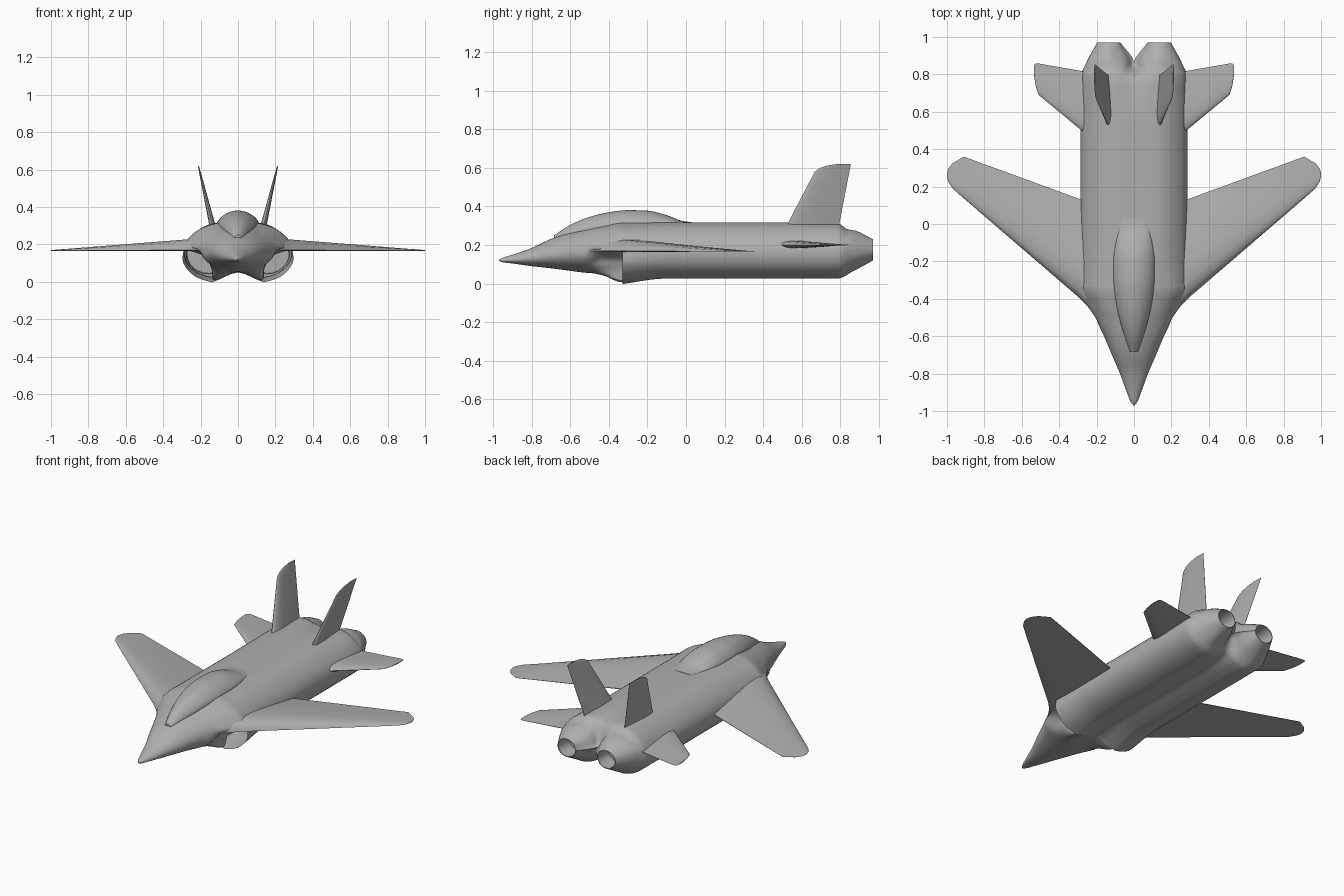
import bpy, bmesh
from math import sin, cos, radians, pi

if "Cube" in bpy.data.objects:
    bpy.data.objects.remove(bpy.data.objects["Cube"])

grey = bpy.data.materials.new("dark_grey")
grey.diffuse_color = (.43, .43, .43, 1)
grey.use_nodes = True
grey.node_tree.nodes["Principled BSDF"].inputs["Base Color"].default_value = grey.diffuse_color


def make(name, rows, closed=False, cap_start=False, cap_end=False, angle=35):
    """Skin a list of point rows, mirror across x = 0, smooth by angle."""
    bm = bmesh.new()
    v = [[bm.verts.new(p) for p in r] for r in rows]
    n = len(rows[0])
    for a, b in zip(v, v[1:]):
        for i in range(n if closed else n - 1):
            j = (i + 1) % n
            bm.faces.new((a[i], a[j], b[j], b[i]))
    if cap_start:
        bm.faces.new(v[0])
    if cap_end:
        bm.faces.new(v[-1])
    bmesh.ops.remove_doubles(bm, verts=bm.verts, dist=0.0003)
    bmesh.ops.recalc_face_normals(bm, faces=bm.faces)
    me = bpy.data.meshes.new(name)
    bm.to_mesh(me)
    bm.free()
    me.materials.append(grey)
    me.shade_smooth()
    me.set_sharp_from_angle(angle=radians(angle))
    ob = bpy.data.objects.new(name, me)
    bpy.context.collection.objects.link(ob)
    mod = ob.modifiers.new("mirror", 'MIRROR')
    mod.merge_threshold = 0.0005
    return ob


def round_section(pts, k=4):
    """Catmull-Rom curve through a half section (reflected at its ends)."""
    p = [(2 * pts[0][0] - pts[1][0], pts[1][1])] + pts + \
        [(2 * pts[-1][0] - pts[-2][0], pts[-2][1])]
    out = []
    for i in range(1, len(p) - 2):
        for s in range(k):
            t = s / k
            out.append(tuple(
                0.5 * (2 * b + (c - a) * t + (2 * a - 5 * b + 4 * c - d) * t * t
                       + (3 * b - a - 3 * c + d) * t ** 3)
                for a, b, c, d in zip(p[i - 1], p[i], p[i + 1], p[i + 2])))
    return out + [pts[-1]]


def ease(ys, vs, k):
    """Monotone cubic interpolation with k steps per span."""
    m = [(b - a) / (d - c) for a, b, c, d in zip(vs, vs[1:], ys, ys[1:])]
    tan = [m[0]] + [2 * a * b / (a + b) if a * b > 0 else 0
                    for a, b in zip(m, m[1:])] + [m[-1]]
    out = []
    for i in range(len(m)):
        h = ys[i + 1] - ys[i]
        for s in range(k):
            t = s / k
            out.append((2 * t**3 - 3 * t**2 + 1) * vs[i] + (t**3 - 2 * t**2 + t) * h * tan[i]
                       + (3 * t**2 - 2 * t**3) * vs[i + 1] + (t**3 - t**2) * h * tan[i + 1])
    return out + [vs[-1]]


def loft(stations, k=5):
    """stations: (y, half section points) -> smooth rows of xyz points."""
    ys = [s[0] for s in stations]
    secs = [round_section(s[1]) for s in stations]
    yy = [ys[i] + (ys[i + 1] - ys[i]) * s / k for i in range(len(ys) - 1) for s in range(k)] + [ys[-1]]
    cols = [(ease(ys, [s[i][0] for s in secs], k), ease(ys, [s[i][1] for s in secs], k))
            for i in range(len(secs[0]))]
    return [[(max(c[0][r], 0), y, c[1][r]) for c in cols] for r, y in enumerate(yy)]


def oval(w, top, mid, bot):
    pts = []
    for i in range(10):
        a = radians(90 - 20 * i)
        pts.append((w * cos(a), mid + sin(a) * ((top - mid) if a > 0 else (mid - bot))))
    return pts


# Forward fuselage with the flared intake splitter underneath
lip = [(0, .315), (.1, .315), (.2, .285), (.268, .228), (.29, .182),
       (.26, .168), (.17, .135), (.14, .07), (.125, .006), (0, .05)]
shoulder = [(0, .296), (.09, .294), (.165, .27), (.217, .226), (.245, .182),
            (.2, .155), (.165, .125), (.145, .085), (.1, .046), (0, .052)]
inner = [(x * .93, z * .8 + .045) for x, z in lip]
make("forward_fuselage", loft([
    (-.97, oval(.004, .124, .12, .116)), (-.95, oval(.018, .134, .12, .11)),
    (-.9, oval(.038, .15, .123, .104)), (-.8, oval(.075, .185, .133, .09)),
    (-.7, oval(.118, .232, .147, .079)), (-.6, oval(.16, .266, .16, .066)),
    (-.52, oval(.197, .285, .168, .056)), (-.44, shoulder), (-.328, lip),
    (-.28, inner), (0, inner)]), cap_start=True)

# Twin engine body, splitting into two nozzles at the back
mouth = [(0, .315), (.1, .315), (.2, .285), (.266, .228), (.29, .17),
         (.292, .1), (.235, .032), (.15, 0), (.12, .004), (0, .05)]
barrel = [(0, .315), (.12, .315), (.2, .285), (.262, .228), (.285, .165),
          (.27, .1), (.22, .052), (.14, .026), (.07, .04), (0, .06)]
rear = [(0, .295), (.1, .312)] + barrel[2:8] + [(.07, .045), (0, .08)]
split = [(0, .175), (.045, .245), (.12, .278), (.2, .257), (.25, .21),
         (.25, .135), (.2, .078), (.14, .06), (.06, .095), (0, .175)]


def ring(r, n=9, cx=.135, cz=.175):
    return [(cx + r * 1.12 * cos(pi - 2 * pi * i / n), cz + r * sin(pi - 2 * pi * i / n))
            for i in range(n + 1)]


make("engine_body", loft([(-.33, mouth), (-.1, barrel), (.55, barrel),
                          (.79, rear), (.86, split), (.97, ring(.056))]))

# Nozzle bores and intake fan faces
make("nozzle_bore", [[(x, y, z) for x, z in ring(r, 36)[:-1]]
                     for y, r in ((.968, .056), (.97, .052), (.87, .048))],
     closed=True, cap_end=True)
make("intake_fan", [[(x, y, z) for x, z in ring(r, 24, .155, .15)[:-1]]
                    for y, r in ((-.02, .11), (0, .105))], closed=True, cap_end=True)

# Canopy bubble: (y, half width, top, base)
ys, ws, tops, bases = zip(
    (-.685, .02, .25, .238), (-.6, .05, .305, .265), (-.5, .079, .346, .291),
    (-.4, .099, .37, .306), (-.3, .109, .381, .316), (-.2, .11, .378, .318),
    (-.1, .097, .355, .319), (-.02, .074, .325, .318), (.03, .062, .318, .317))
rows = []
yc = ease(ys, ys, 4)
for y, w, t, b in zip(yc, ease(ys, ws, 4), ease(ys, tops, 4), ease(ys, bases, 4)):
    arc = [(w * sin(pi / 2 * i / 10), y, b + (t - b) * max(cos(pi / 2 * i / 10), 0) ** 1.45)
           for i in range(11)]
    rows.append(arc + [(w, y, b - .03), (0, y, b - .03)])
make("canopy", rows, cap_start=True, cap_end=True)

# Lifting surfaces: stations of (span, leading y, trailing y, thickness)
PROFILE = [(0, 0), (.02, .4), (.07, .75), (.18, 1), (.35, .95), (.6, .65), (.8, .36), (1, .06)]


def surface(name, stations, place, under):
    rows = []
    for s, lead, trail, th in stations:
        low = [(f, -h * under) for f, h in PROFILE[:0:-1]]
        rows.append([place(s, lead + (trail - lead) * f, h * th) for f, h in PROFILE + low])
    make(name, rows, closed=True, cap_start=True, cap_end=True, angle=40)


surface("wing", [(.19, -.525, .1, .055), (.235, -.455, .115, .06), (.3, -.388, .137, .055),
                 (.6, -.13, .247, .033), (.91, .137, .36, .01), (.97, .19, .325, .006),
                 (.992, .225, .298, .004), (1, .25, .275, .003)],
        lambda s, y, h: (s, y, .171 - .005 * s + h), .1)
surface("tailplane", [(.25, .475, .81, .022), (.29, .508, .82, .02), (.51, .69, .858, .005),
                      (.525, .735, .858, .004), (.534, .79, .85, .003)],
        lambda s, y, h: (s, y, .2 + h), .8)
surface("tail_fin", [(.28, .51, .79, .018), (.315, .53, .797, .016), (.58, .668, .848, .005),
                     (.6, .695, .852, .004), (.613, .735, .854, .003), (.62, .785, .855, .002)],
        lambda s, y, h: (.14 + (s - .315) * .235 + h, y, s), 1)
